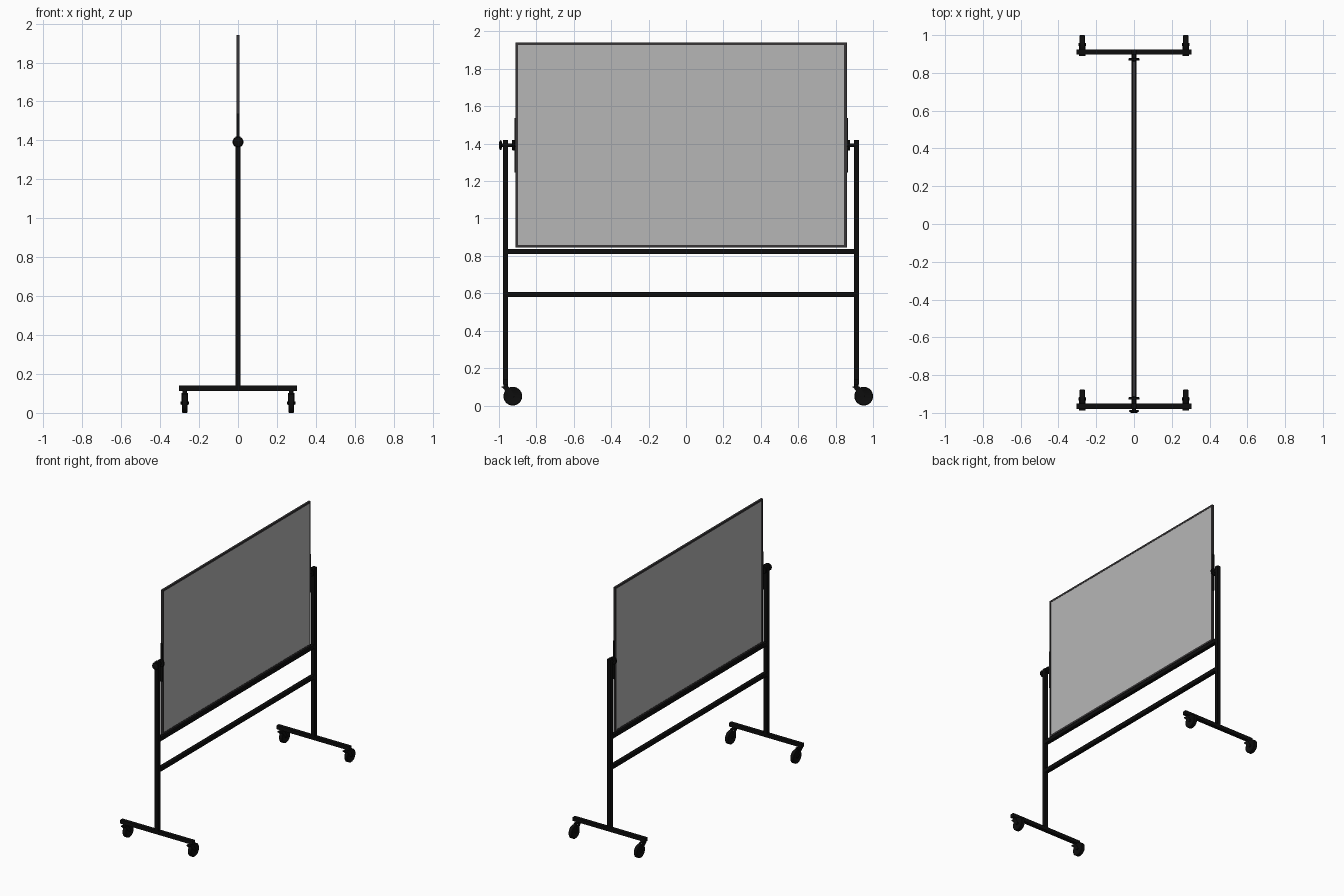
import bpy, bmesh, math
from mathutils import Matrix, Vector

if "Cube" in bpy.data.objects:
    bpy.data.objects.remove(bpy.data.objects["Cube"])


def material(name, color):
    m = bpy.data.materials.new(name)
    m.diffuse_color = color
    m.use_nodes = True
    m.node_tree.nodes["Principled BSDF"].inputs["Base Color"].default_value = m.diffuse_color
    return m


BLACK = material("black_metal", (0.004, 0.004, 0.004, 1))
TRIM = material("dark_trim", (0.038, 0.035, 0.037, 1))
GREY = material("grey_panel", (0.47, 0.47, 0.47, 1))


def finish(name, bm, mat):
    bmesh.ops.recalc_face_normals(bm, faces=bm.faces)
    me = bpy.data.meshes.new(name)
    bm.to_mesh(me)
    bm.free()
    ob = bpy.data.objects.new(name, me)
    bpy.context.collection.objects.link(ob)
    me.materials.append(mat)
    return ob


def box(name, center, size, mat=BLACK):
    bm = bmesh.new()
    bmesh.ops.create_cube(bm, size=1, matrix=Matrix.Translation(center) @ Matrix.Diagonal((*size, 1)))
    return finish(name, bm, mat)


def lathe(name, center, axis, profile, n=32):
    """Spin (radius, offset) points about an axis through center."""
    rot = Vector((0, 0, 1)).rotation_difference(Vector(axis)).to_matrix()
    bm = bmesh.new()
    rings = []
    for r, h in profile:
        rings.append([bm.verts.new(Vector(center) + rot @ Vector(
            (r * math.cos(2 * math.pi * i / n), r * math.sin(2 * math.pi * i / n), h))) for i in range(n)])
    for a, b in zip(rings, rings[1:]):
        for i in range(n):
            j = (i + 1) % n
            bm.faces.new((a[i], a[j], b[j], b[i]))
    bm.faces.new(rings[0])
    bm.faces.new(rings[-1])
    ob = finish(name, bm, BLACK)
    bpy.context.view_layer.objects.active = ob
    ob.select_set(True)
    bpy.ops.object.shade_smooth_by_angle(angle=math.radians(35))
    ob.select_set(False)
    return ob


def plate(name, points, x, thick):
    """Extrude a yz outline along x."""
    bm = bmesh.new()
    f = bm.faces.new([bm.verts.new((x - thick / 2, y, z)) for y, z in points])
    g = bmesh.ops.extrude_face_region(bm, geom=[f])
    bmesh.ops.translate(bm, vec=(thick, 0, 0), verts=[v for v in g["geom"] if isinstance(v, bmesh.types.BMVert)])
    return finish(name, bm, BLACK)


T = 0.028                       # tube thickness
YL, YR = -0.965, 0.911          # post positions
BL, BR = -0.912, 0.860          # board edges
MID = (YL + YR) / 2
PIVOT = 1.392
Z0, Z1 = 0.844, 1.941
ZM = (Z0 + Z1) / 2

# Board: thin panel inside a slim frame
F, D = 0.014, 0.016
BM = (BL + BR) / 2
box("board_panel", (0, BM, ZM), (0.012, BR - BL - 2 * F, Z1 - Z0 - 2 * F), GREY)
for n, z in (("bottom", Z0 + F / 2), ("top", Z1 - F / 2)):
    box("frame_" + n, (0, BM, z), (D, BR - BL, F), TRIM)
for n, y in (("left", BL + F / 2), ("right", BR - F / 2)):
    box("frame_" + n, (0, y, ZM), (D, F, Z1 - Z0 - 2 * F), TRIM)

# Cross rails between the posts
for n, z in (("upper", 0.824), ("lower", 0.593)):
    box(n + "_rail", (0, MID, z), (T, YR - YL - T, T))


def caster(tag, x, y):
    wy, wz = y + 0.039, 0.050
    lathe("caster_stem_" + tag, (x, y, 0.105), (0, 0, 1), [(0.012, -0.008), (0.012, 0.009)], 20)
    # Wheel with rounded tread
    lathe("wheel_" + tag, (x, wy, wz), (1, 0, 0),
          [(0.034, -0.011), (0.039, -0.014), (0.047, -0.014), (0.050, -0.011),
           (0.050, 0.011), (0.047, 0.014), (0.039, 0.014), (0.034, 0.011)], 36)
    lathe("axle_" + tag, (x, wy, wz), (1, 0, 0), [(0.008, -0.021), (0.008, 0.021)], 16)
    # Fork: bridge and two sloping cheeks
    box("fork_bridge_" + tag, (x, y - 0.003, 0.099), (0.034, 0.038, 0.007))
    for s in (-1, 1):
        plate("fork_cheek_" + tag, [(y - 0.022, 0.102), (y + 0.016, 0.102), (wy + 0.009, wz + 0.006),
                                    (wy + 0.005, wz - 0.009), (wy - 0.007, wz - 0.009), (y - 0.010, 0.088)],
              x + s * 0.0158, 0.0025)


# Each end: post, foot, casters, pivot hardware
for n, y, edge, s in (("left", YL, BL, -1), ("right", YR, BR, 1)):
    box("post_" + n, (0, y, 0.766), (T, T, 1.306))
    box("foot_" + n, (0, y, 0.127), (0.608, T, T))
    for k in (-1, 1):
        caster(n + ("_front" if k < 0 else "_back"), k * 0.274, y)
    box("pivot_bracket_" + n, (0, edge + s * 0.003, PIVOT), (0.014, 0.006, 0.29))
    lathe("pivot_disc_" + n, (0, edge + s * 0.012, PIVOT), (0, s, 0),
          [(0.026, -0.007), (0.028, -0.005), (0.028, 0.004), (0.026, 0.006)])
    lathe("pivot_rod_" + n, (0, edge, PIVOT), (0, s, 0), [(0.010, 0), (0.010, abs(y - edge))], 20)

# Tightening knob on the outside of the left post
lathe("knob_shaft", (0, YL, PIVOT), (0, -1, 0), [(0.010, 0), (0.010, 0.024)], 20)
lathe("tightening_knob", (0, YL, PIVOT), (0, -1, 0),
      [(0.012, 0.019), (0.024, 0.021), (0.027, 0.024), (0.024, 0.030), (0.014, 0.035)])
